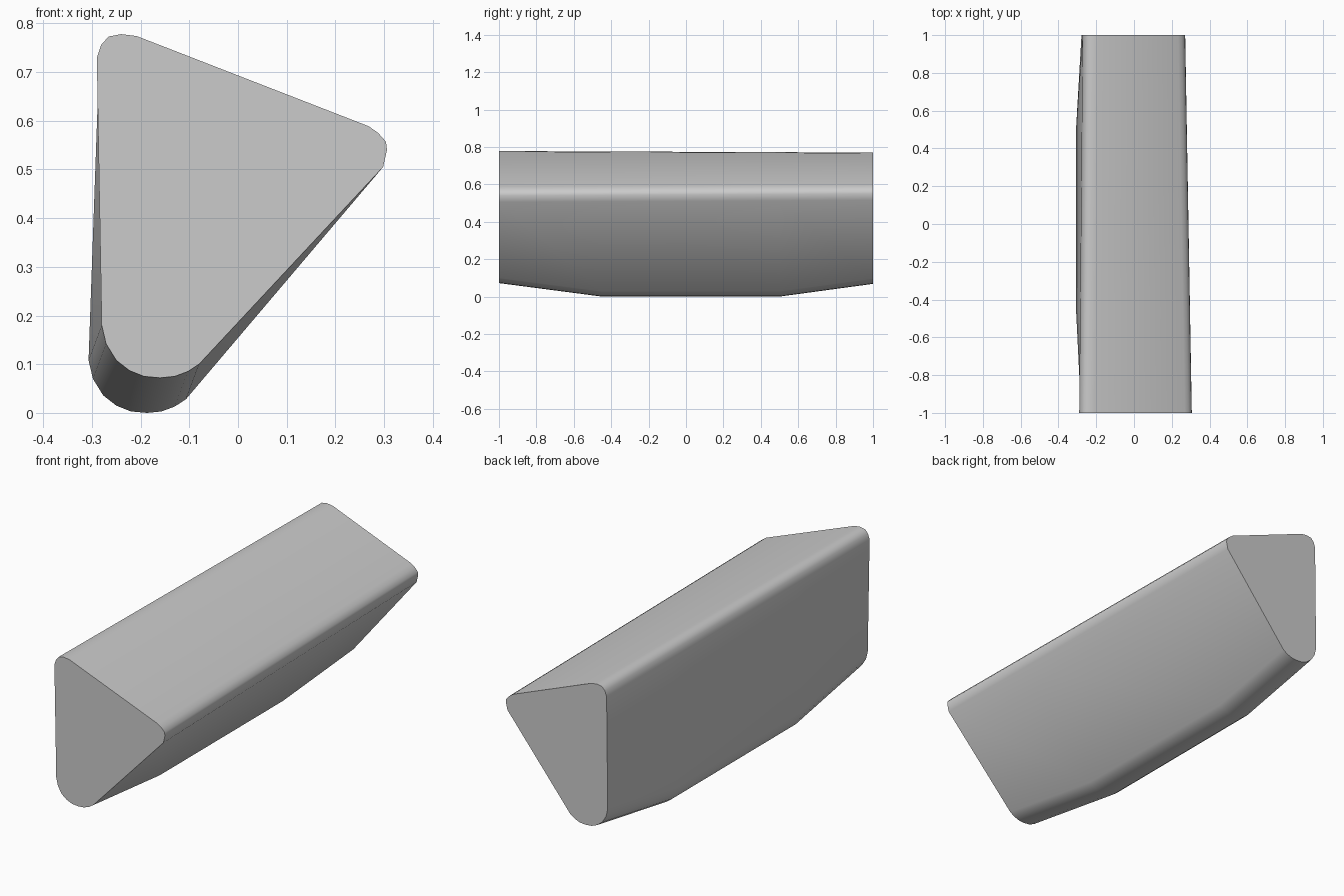
import bpy, bmesh, math

cube = bpy.data.objects.get("Cube")
if cube:
    bpy.data.objects.remove(cube, do_unlink=True)

grey = bpy.data.materials.new("plain grey")
grey.use_nodes = True
colour = (0.6, 0.6, 0.6, 1)
grey.diffuse_color = colour
grey.node_tree.nodes["Principled BSDF"].inputs["Base Color"].default_value = colour

# Rounded corners of the front cross-section, as (x, z)
CORNERS = {
    "top": [(-0.29, 0.73), (-0.281, 0.756), (-0.266, 0.773), (-0.24, 0.778), (-0.208, 0.774)],
    "tip": [(0.268, 0.589), (0.288, 0.575), (0.304, 0.557), (0.306, 0.54), (0.298, 0.505)],
    "keel": [(-0.08, 0.1), (-0.103, 0.085), (-0.13, 0.075), (-0.16, 0.072), (-0.193, 0.075),
             (-0.223, 0.087), (-0.25, 0.108), (-0.271, 0.142), (-0.28, 0.18)],
}
# Shift of each corner from the front end to the back end
BACK_SHIFT = {"top": (0.018, -0.008), "tip": (-0.035, 0.01), "keel": (0.002, -0.004)}
KEEL_BULGE = (-0.027, -0.072)


def section(y, bulged):
    """Cross-section ring at depth y, with the keel lowered where bulged."""
    t = (y + 1) / 2
    ring = []
    for name, points in CORNERS.items():
        dx, dz = (t * s for s in BACK_SHIFT[name])
        if bulged and name == "keel":
            dx, dz = KEEL_BULGE
        ring += [(x + dx, y, z + dz) for x, z in points]
    return ring


# Wedge body lofted through four sections
bm = bmesh.new()
rings = [[bm.verts.new(p) for p in section(y, bulged)]
         for y, bulged in ((-1, False), (-0.45, True), (0.5, True), (1, False))]
for a, b in zip(rings, rings[1:]):
    for i in range(len(a)):
        j = (i + 1) % len(a)
        bm.faces.new((a[i], a[j], b[j], b[i]))
bm.faces.new(rings[0])
bm.faces.new(rings[-1])
bmesh.ops.recalc_face_normals(bm, faces=bm.faces)

mesh = bpy.data.meshes.new("wedge_body")
bm.to_mesh(mesh)
bm.free()
mesh.materials.append(grey)
body = bpy.data.objects.new("wedge_body", mesh)
bpy.context.collection.objects.link(body)

# Smooth long sides with crisp end caps
bpy.ops.object.select_all(action="DESELECT")
body.select_set(True)
bpy.context.view_layer.objects.active = body
bpy.ops.object.shade_smooth_by_angle(angle=math.radians(40))
